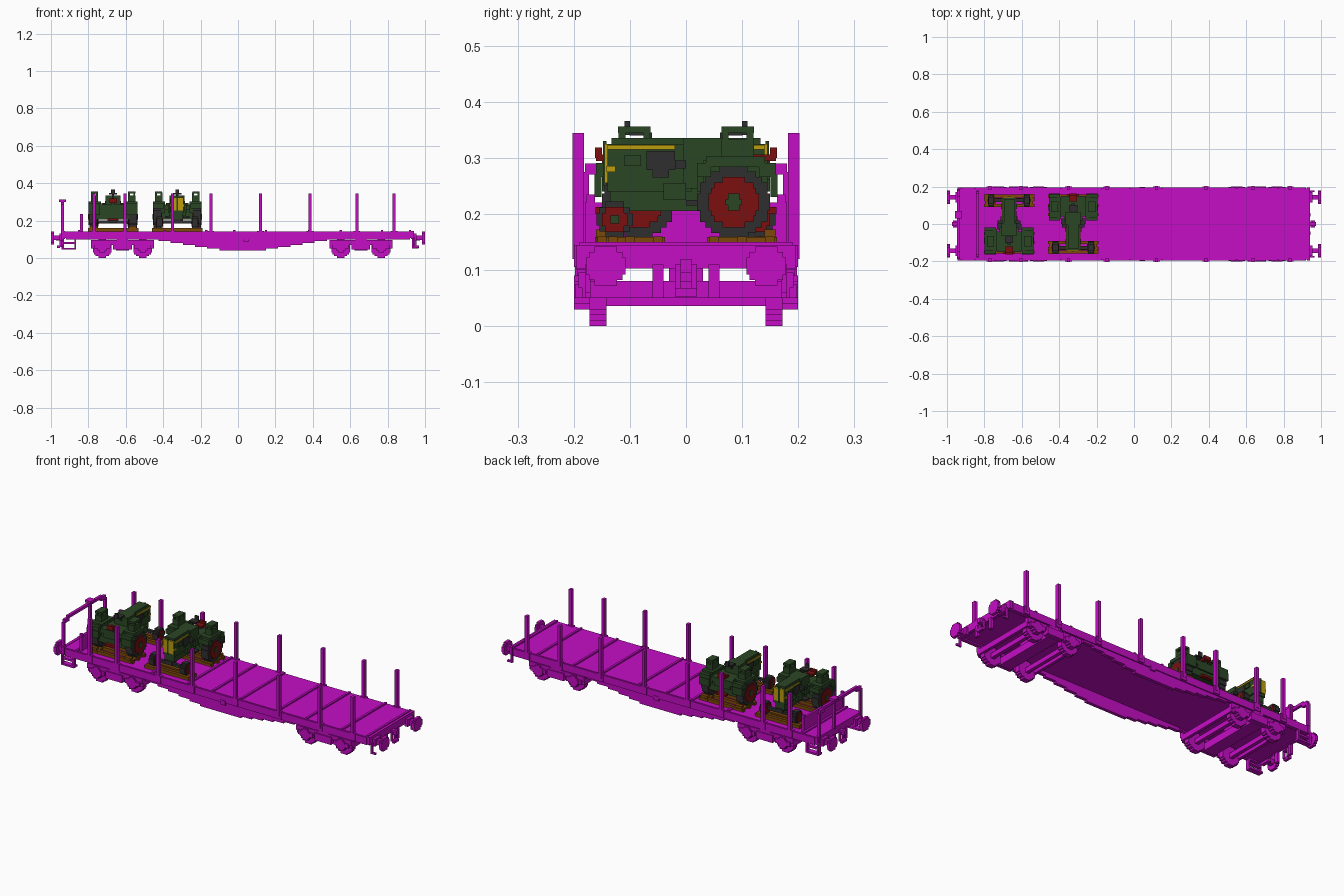
import bpy, bmesh, math
from mathutils import Vector

old = bpy.data.objects.get("Cube")
if old:
    bpy.data.objects.remove(old)


def material(name, red, green, blue):
    mat = bpy.data.materials.new(name)
    mat.use_nodes = True
    mat.diffuse_color = (red, green, blue, 1)
    mat.node_tree.nodes["Principled BSDF"].inputs["Base Color"].default_value = mat.diffuse_color
    return mat


MAGENTA = material("magenta", .56, .004, .56)
GREEN = material("dark green", .024, .062, .018)
GRAY = material("rubber gray", .03, .028, .03)
RED = material("deep red", .2, .005, .005)
YELLOW = material("mustard yellow", .5, .34, .004)
WOOD = material("wood brown", .2, .065, .003)


def build(name, mat, boxes, mirror="", place=0, turn=0):
    """Join boxes (centre, size) in one object, mirrored across the named axes."""
    for axis in mirror:
        flip = Vector((-1 if axis == "x" else 1, -1 if axis == "y" else 1, 1))
        boxes = boxes + [(Vector(at) * flip, size) for at, size in boxes]
    bm = bmesh.new()
    for at, size in boxes:
        cube = bmesh.ops.create_cube(bm, size=1)["verts"]
        bmesh.ops.scale(bm, vec=size, verts=cube)
        bmesh.ops.translate(bm, vec=at, verts=cube)
    mesh = bpy.data.meshes.new(name)
    bm.to_mesh(mesh)
    bm.free()
    mesh.materials.append(mat)
    ob = bpy.data.objects.new(name, mesh)
    ob.location.x, ob.rotation_euler.z = place, turn
    bpy.context.collection.objects.link(ob)


def block(name, mat, at, size, **options):
    build(name, mat, [(at, size)], **options)


def wheel(name, mat, at, radius, width, axle="x", **options):
    """Stepped round slab made of horizontal rows."""
    rows = round(radius * 2 / .01)
    height = radius * 2 / rows
    boxes = []
    for row in range(rows):
        rise = (row + .5) * height - radius
        chord = math.sqrt(radius ** 2 - rise ** 2) * 2
        chord = max(round(chord / height), 1) * height
        size = (width, chord, height) if axle == "x" else (chord, width, height)
        boxes.append((Vector(at) + Vector((0, 0, rise)), size))
    build(name, mat, boxes, **options)


# Deck with raised cross strips
block("deck", MAGENTA, at=(0, 0, .125), size=(1.86, .38, .035))
strips = (-.85, -.39, -.17, -.02, .15, .38, .55, .77, .92)
build("deck_strips", MAGENTA, [((x, 0, .145), (.012, .38, .01)) for x in strips])

# Side beams with a stepped fish belly
block("side_beams", MAGENTA, at=(0, .185, .12), size=(1.84, .02, .04), mirror="y")
belly = []
for level in range(6):
    half, depth = .45 - level * .065, .02 + level * .01
    belly.append(((.025, .18, .11 - depth / 2), (half * 2, .018, depth)))
build("fish_belly", MAGENTA, belly, mirror="y")
block("belly_plate", MAGENTA, at=(.045, .19, .1), size=(.03, .015, .025), mirror="y")

# Stakes in their pockets
stakes = (-.77, -.605, -.35, -.145, .12, .385, .635, .835)
build("stakes", MAGENTA, [((x, .192, .232), (.016, .02, .224)) for x in stakes], mirror="y")
build("stake_pockets", MAGENTA, [((x, .19, .125), (.036, .02, .04)) for x in stakes], mirror="y")

# End beams, buffers and couplings
block("end_beams", MAGENTA, at=(.932, 0, .124), size=(.016, .39, .042), mirror="x")
block("buffer_sockets", MAGENTA, at=(.945, .143, .11), size=(.02, .055, .04), mirror="xy")
block("buffer_shafts", MAGENTA, at=(.965, .143, .108), size=(.05, .025, .025), mirror="xy")
wheel("buffer_heads", MAGENTA, at=(.992, .143, .107), radius=.035, width=.016, mirror="xy")
block("beam_hangers", MAGENTA, at=(.937, .05, .08), size=(.015, .02, .06), mirror="xy")
block("coupling_hooks", MAGENTA, at=(.955, 0, .107), size=(.035, .02, .025), mirror="x")
block("coupling_links", MAGENTA, at=(.95, .015, .085), size=(.01, .01, .05), mirror="xy")
block("coupling_pins", MAGENTA, at=(.96, 0, .06), size=(.015, .04, .015), mirror="x")

# Steps at the platform end, grips at the other
block("step_treads", MAGENTA, at=(-.905, .18, .05), size=(.08, .03, .01), mirror="y")
block("step_braces", MAGENTA, at=(-.905, .18, .08), size=(.07, .02, .01), mirror="y")
for side, x in (("outer", -.94), ("inner", -.87)):
    block(side + "_step_hangers", MAGENTA, at=(x, .185, .08), size=(.01, .02, .07), mirror="y")
block("grip_bars", MAGENTA, at=(.94, .175, .08), size=(.01, .01, .06), mirror="y")
block("grip_feet", MAGENTA, at=(.95, .175, .055), size=(.03, .01, .01), mirror="y")

# Platform panel and hand rail
block("platform_panel", MAGENTA, at=(-.836, 0, .18), size=(.012, .36, .08))
block("panel_posts", MAGENTA, at=(-.836, .17, .185), size=(.016, .015, .1), mirror="y")
block("rail_posts", MAGENTA, at=(-.938, .18, .19), size=(.015, .015, .17), mirror="y")
block("rail_corners", MAGENTA, at=(-.938, .16, .28), size=(.015, .04, .02), mirror="y")
block("rail_top", MAGENTA, at=(-.938, 0, .292), size=(.015, .3, .015))
block("brake_post", MAGENTA, at=(-.938, .05, .22), size=(.015, .01, .16))
block("brake_handle", MAGENTA, at=(-.938, .05, .306), size=(.036, .04, .012))


def bogie(name, centre):
    def add(label, at, size, mirror="y"):
        block(name + label, MAGENTA, at, size, mirror=mirror, place=centre)

    axle = .108
    wheel(name + "_wheels", MAGENTA, at=(axle, .157, .05), radius=.05, width=.03,
          axle="y", mirror="xy", place=centre)
    wheel(name + "_axle_boxes", MAGENTA, at=(axle, .185, .06), radius=.03, width=.03,
          axle="y", mirror="xy", place=centre)
    add("_axle_guards", (axle, .185, .063), (.09, .025, .025), mirror="xy")
    add("_axles", (axle, 0, .048), (.02, .36, .025), mirror="x")
    add("_side_frames", (0, .182, .082), (.336, .02, .027))
    add("_springs", (0, .185, .065), (.1, .03, .04))
    add("_spring_caps", (0, .182, .095), (.06, .025, .03))
    add("_end_bars", (.16, 0, .065), (.016, .37, .03), mirror="x")
    add("_bolster", (0, 0, .06), (.07, .36, .04), mirror="")
    add("_pivot", (0, 0, .095), (.06, .06, .03), mirror="")


bogie("rear_bogie", centre=-.618)
bogie("front_bogie", centre=.657)


def tractor(name, centre, turn):
    spot = {"place": centre, "turn": turn}

    def add(label, mat, at, size, mirror=""):
        block(name + label, mat, at, size, mirror=mirror, **spot)

    # Wooden skids and chocks
    skids = [((0, y, .15), (.27, .016, .02)) for y in (-.15, -.13, -.1, .05, .1, .15)]
    build(name + "_skids", WOOD, skids, **spot)
    add("_front_boards", WOOD, at=(.1, -.13, .154), size=(.055, .06, .01), mirror="x")
    add("_rear_boards", WOOD, at=(.105, .1, .154), size=(.05, .125, .01), mirror="x")
    add("_chocks", WOOD, at=(.105, .15, .165), size=(.04, .02, .015), mirror="x")

    # Wheels: tyre, rim and hub, each a little wider than the last
    for label, mat, radius, extra in (("_tyres", GRAY, .065, 0), ("_rims", RED, .045, .006),
                                      ("_hubs", GREEN, .015, .012)):
        wheel(name + "_rear" + label, mat, at=(.106, .085, .221), radius=radius,
              width=.042 + extra, mirror="x", **spot)
        wheel(name + "_front" + label, mat, at=(.095, -.127, .19), radius=radius / 2,
              width=.03 + extra, mirror="x", **spot)

    # Hood, gearbox and axles
    add("_hood", GREEN, at=(0, -.065, .282), size=(.07, .15, .085))
    add("_hood_top", GREEN, at=(0, -.06, .325), size=(.056, .145, .02))
    add("_gearbox", GREEN, at=(0, 0, .228), size=(.056, .27, .045))
    add("_rear_axle", GREEN, at=(0, .1, .235), size=(.17, .085, .06))
    add("_rear_housing", GREEN, at=(0, .085, .26), size=(.1, .13, .04))
    add("_front_axle", GRAY, at=(0, -.127, .192), size=(.17, .017, .015))
    add("_axle_pivot", GRAY, at=(0, -.12, .2), size=(.04, .04, .02))
    add("_vents", GRAY, at=(.036, -.045, .295), size=(.006, .05, .034), mirror="x")
    add("_lower_vents", GRAY, at=(.036, -.045, .272), size=(.006, .03, .015), mirror="x")
    add("_hatches", GREEN, at=(.038, -.095, .295), size=(.008, .03, .02), mirror="x")
    add("_engine_sides", GREEN, at=(.035, -.02, .24), size=(.02, .04, .03), mirror="x")

    # Yellow grille and trim
    add("_grille", YELLOW, at=(0, -.142, .29), size=(.064, .007, .07))
    add("_grille_bar", GREEN, at=(0, -.145, .29), size=(.008, .006, .08))
    add("_trim", YELLOW, at=(.035, -.08, .319), size=(.006, .12, .008), mirror="x")
    add("_badge_plates", YELLOW, at=(.035, -.134, .28), size=(.006, .016, .01), mirror="x")

    # Fenders with grab frames
    add("_fender_tops", GREEN, at=(.098, .088, .293), size=(.065, .105, .018), mirror="x")
    add("_fender_fronts", GREEN, at=(.1, .032, .278), size=(.06, .025, .025), mirror="x")
    add("_fender_backs", GREEN, at=(.1, .145, .278), size=(.06, .03, .025), mirror="x")
    add("_fender_tails", GREEN, at=(.1, .157, .25), size=(.06, .013, .04), mirror="x")
    add("_fender_walls", GREEN, at=(.075, .088, .268), size=(.02, .115, .055), mirror="x")
    add("_grab_rails", GREEN, at=(.1, .092, .35), size=(.038, .058, .011), mirror="x")
    add("_grab_bases", GREEN, at=(.1, .092, .317), size=(.038, .058, .033), mirror="x")
    posts = [((x, y, .325), (.01, .012, .05)) for x in (.085, .113) for y in (.07, .114)]
    build(name + "_grab_posts", GREEN, posts, mirror="x", **spot)

    # Driver's place
    add("_floor", GREEN, at=(0, .095, .273), size=(.13, .11, .025))
    add("_dashboard", GREEN, at=(0, .03, .29), size=(.08, .07, .09))
    add("_seat", RED, at=(0, .14, .3), size=(.04, .04, .012))
    add("_seat_back", RED, at=(0, .156, .309), size=(.04, .012, .018))
    add("_seat_post", GRAY, at=(0, .14, .28), size=(.016, .02, .03))
    add("_steering_column", GRAY, at=(0, .068, .33), size=(.012, .015, .03))
    add("_steering_wheel", GRAY, at=(0, .083, .344), size=(.044, .035, .008))
    add("_lever", GRAY, at=(0, .105, .353), size=(.02, .01, .025))
    add("_foot_steps", GRAY, at=(.048, .015, .22), size=(.035, .03, .01), mirror="x")
    add("_side_lamps", GRAY, at=(.048, -.01, .288), size=(.025, .02, .015), mirror="x")
    add("_tow_bar", RED, at=(0, .15, .206), size=(.06, .022, .012))


tractor("left_tractor", centre=-.668, turn=math.pi)
tractor("right_tractor", centre=-.325, turn=0)
